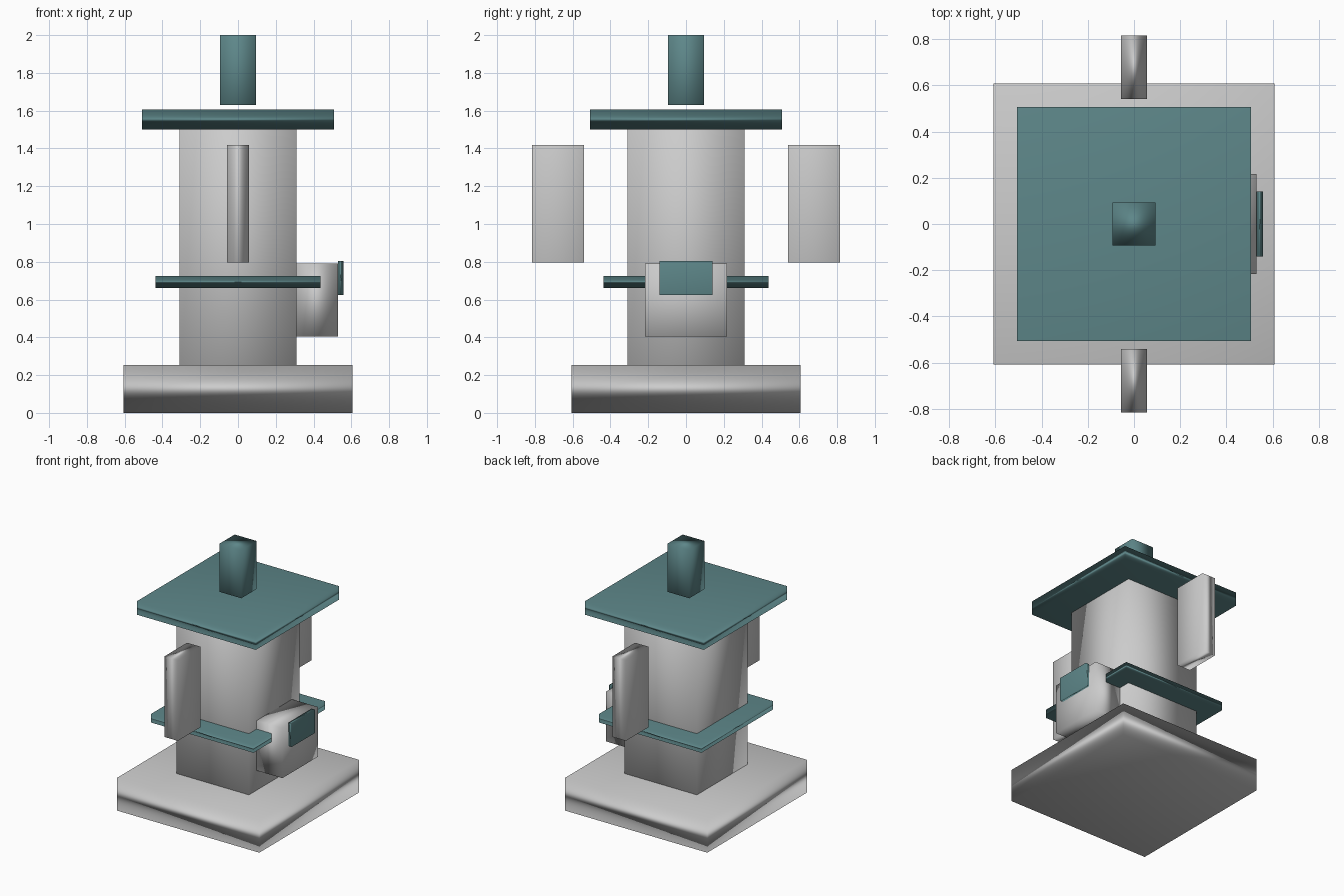
import bpy

if "Cube" in bpy.data.objects:
    bpy.data.objects.remove(bpy.data.objects["Cube"])

TEAL = bpy.data.materials.new("teal")
TEAL.diffuse_color = (0.11, 0.24, 0.25, 1)
TEAL.use_nodes = True
TEAL.node_tree.nodes["Principled BSDF"].inputs["Base Color"].default_value = TEAL.diffuse_color


def box(name, x, y, z, mat=None):
    """Softly shaded box spanning the given (min, max) ranges."""
    spans = (x, y, z)
    bpy.ops.mesh.primitive_cube_add(size=1, location=[(a + b) / 2 for a, b in spans])
    ob = bpy.context.object
    ob.name = name
    ob.scale = [b - a for a, b in spans]
    bpy.ops.object.transform_apply(location=False, rotation=False, scale=True)
    bpy.ops.object.shade_smooth()
    # large faces dominate the smooth shading
    ob.modifiers.new("weighted_normals", 'WEIGHTED_NORMAL').mode = 'FACE_AREA'
    if mat:
        ob.data.materials.append(mat)
    return ob


def square(name, half, z, mat=None):
    return box(name, (-half, half), (-half, half), z, mat)


# Stacked central parts
square("base", 0.607, (0, 0.253))
square("column", 0.31, (0.253, 1.5))
square("collar", 0.438, (0.661, 0.725), TEAL)
square("roof_plate", 0.507, (1.5, 1.605), TEAL)
square("top_post", 0.094, (1.63, 2.0), TEAL)

# Side box with its small panel
box("side_box", (0.30, 0.53), (-0.216, 0.216), (0.405, 0.79))
box("side_panel", (0.53, 0.558), (-0.141, 0.141), (0.625, 0.805), TEAL)

# Floating fins front and back
for side, sign in (("front", -1), ("back", 1)):
    box(side + "_fin", (-0.057, 0.057), sorted((sign * 0.54, sign * 0.815)), (0.795, 1.417))
